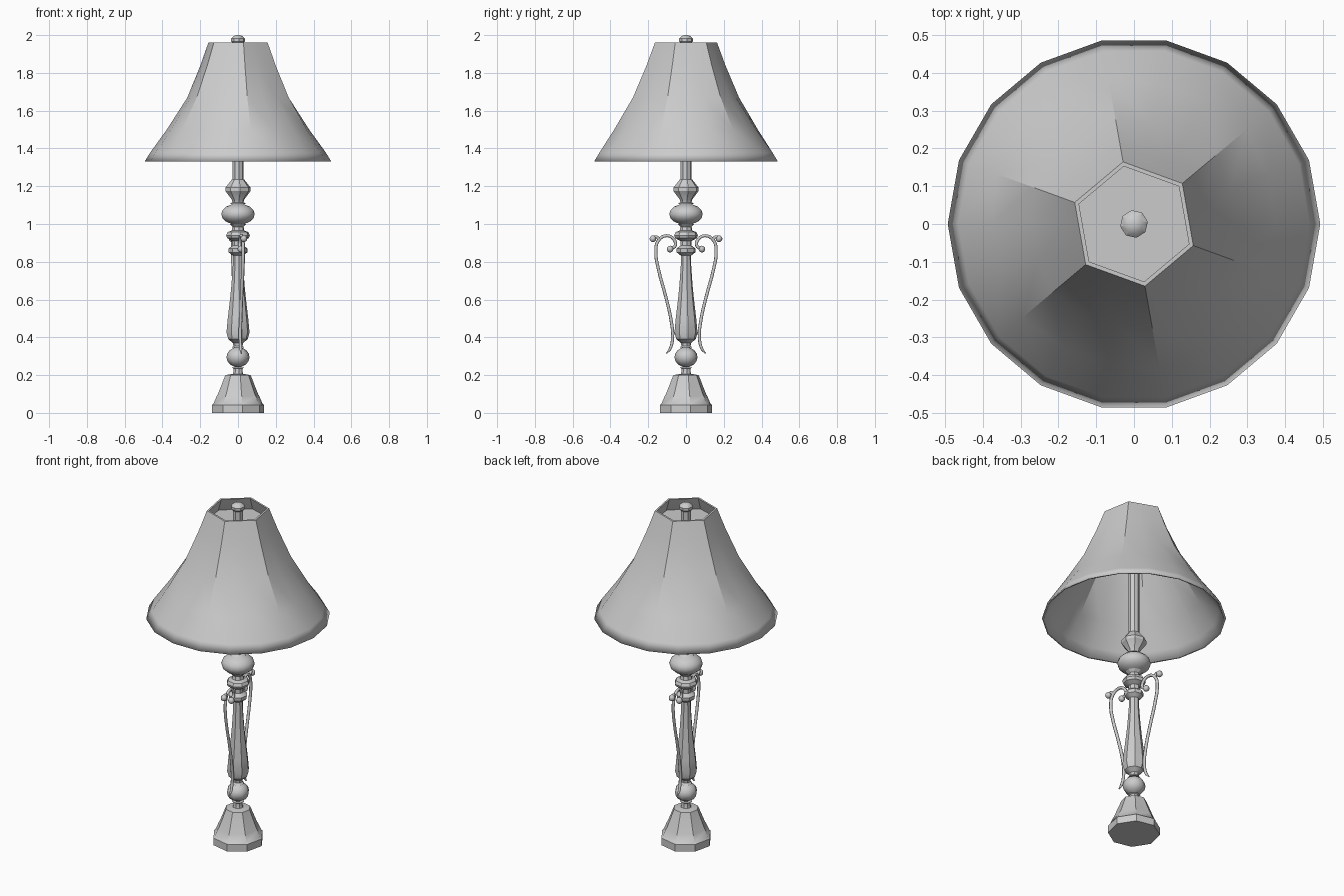
import bpy, bmesh
from math import radians, sin, cos, pi
from mathutils import Matrix, Vector

cube = bpy.data.objects.get("Cube")
if cube:
    bpy.data.objects.remove(cube)

TURN = radians(10)

grey = bpy.data.materials.new("warm_grey")
grey.use_nodes = True
COLOUR = (0.6, 0.6, 0.6, 1)
grey.diffuse_color = COLOUR
grey.node_tree.nodes["Principled BSDF"].inputs["Base Color"].default_value = COLOUR


def finish(bm, name, sharp=30, smooth_below=-1):
    """Turn a bmesh into an object with smooth faces and sharp creases."""
    bmesh.ops.recalc_face_normals(bm, faces=bm.faces)
    for f in bm.faces:
        f.smooth = True
    for e in bm.edges:
        low = max(v.co.z for v in e.verts) < smooth_below
        e.smooth = low or e.calc_face_angle(0) < radians(sharp)
    mesh = bpy.data.meshes.new(name)
    bm.to_mesh(mesh)
    bm.free()
    mesh.materials.append(grey)
    obj = bpy.data.objects.new(name, mesh)
    bpy.context.collection.objects.link(obj)
    return obj


def skin(bm, rings, closed=False):
    """Bridge rings of points with quads; cap the ends unless closed."""
    loops = [[bm.verts.new(p) for p in ring] for ring in rings]
    n = len(loops[0])
    pairs = list(zip(loops, loops[1:]))
    if closed:
        pairs.append((loops[-1], loops[0]))
    else:
        bm.faces.new(loops[0])
        bm.faces.new(loops[-1])
    for a, b in pairs:
        for i in range(n):
            j = (i + 1) % n
            bm.faces.new((a[i], a[j], b[j], b[i]))


def turned(name, profile, sides=8, sharp=30):
    """Lathe a (radius, height) profile."""
    bm = bmesh.new()
    skin(bm, [[(r * cos(TURN + 2 * pi * i / sides), r * sin(TURN + 2 * pi * i / sides), z)
               for i in range(sides)] for r, z in profile])
    return finish(bm, name, sharp)


def ball_profile(r, h, z, steps=8):
    return [(max(r * sin(pi * i / steps), 0.012), z - h * cos(pi * i / steps))
            for i in range(steps + 1)]


# Foot and turned column
turned("base", [(.14, 0), (.14, .042), (.132, .048), (.114, .09), (.108, .1), (.068, .2), (.03, .206)])
turned("lower_neck", [(.03, .2), (.025, .215), (.025, .235), (.034, .24)])
turned("lower_ball", ball_profile(.062, .053, .295), sharp=50)
turned("column", [(.034, .345), (.025, .355), (.027, .37), (.052, .39), (.062, .425),
                  (.055, .5), (.043, .6), (.035, .68), (.028, .78), (.027, .835)])
turned("collar", [(.027, .832), (.05, .85), (.052, .87), (.03, .885), (.03, .91),
                  (.058, .925), (.064, .94), (.056, .957), (.034, .965), (.03, .985), (.045, 1.0)])
turned("upper_ball", ball_profile(.09, .056, 1.052), sides=16, sharp=50)
turned("upper_cup", [(.045, 1.105), (.03, 1.115), (.034, 1.13), (.068, 1.175),
                     (.068, 1.192), (.034, 1.235)])
turned("rod", [(.029, 1.23), (.029, 1.965)])
turned("finial", [(.026, 1.955), (.037, 1.967), (.037, 1.982), (.024, 1.995), (.01, 2.0)])


# Scroll arms, one on each side of the column
def tube(name, points, radius, angle):
    curve = bpy.data.curves.new(name, "CURVE")
    curve.dimensions = "3D"
    curve.bevel_depth = radius
    curve.bevel_resolution = 1
    curve.resolution_u = 4
    curve.use_fill_caps = True
    spline = curve.splines.new("BEZIER")
    spline.bezier_points.add(len(points) - 1)
    for bp, (y, z, size) in zip(spline.bezier_points, points):
        bp.co = (0, y, z)
        bp.radius = size
        bp.handle_left_type = bp.handle_right_type = "AUTO"
    for s in curve.splines:
        s.use_smooth = True
    curve.materials.append(grey)
    obj = bpy.data.objects.new(name, curve)
    obj.rotation_euler.z = angle
    bpy.context.collection.objects.link(obj)


def bead(name, y, z, angle):
    bm = bmesh.new()
    place = Matrix.Rotation(angle, 4, "Z") @ Matrix.Translation((0, y, z))
    bmesh.ops.create_uvsphere(bm, u_segments=8, v_segments=6, radius=.018, matrix=place)
    finish(bm, name, 60)


ARM = [(.105, .315, .4), (.085, .34, .9), (.072, .4, 1), (.08, .49, 1), (.11, .62, 1),
       (.148, .76, 1), (.162, .85, 1), (.15, .91, 1), (.105, .938, 1), (.065, .918, 1),
       (.058, .885, 1), (.08, .868, 1)]
TIP = [(.145, .915, 1), (.158, .932, 1), (.178, .925, 1)]
for side, angle in (("back", TURN), ("front", TURN + pi)):
    tube(side + "_arm", ARM, .009, angle)
    tube(side + "_arm_tip", TIP, .009, angle)
    bead(side + "_inner_bead", .085, .867, angle)
    bead(side + "_outer_bead", .178, .922, angle)

# Shade: six-sided at the top, blending to a ring of eighteen sides at the hem
SHADE = [(.167, 1.96, 0), (.212, 1.84, .2), (.285, 1.67, .5), (.386, 1.5, .8),
         (.465, 1.378, 1), (.493, 1.332, 1)]


def shade_ring(r, z, roundness):
    ring = []
    for i in range(18):
        flat = cos(pi / 6) / cos(radians(10)) if (i - 2) % 3 else 1
        k = r * (flat + (1 - flat) * roundness)
        a = radians(20 * i)
        ring.append((k * cos(a), k * sin(a), z))
    return ring


bm = bmesh.new()
outer = [shade_ring(*row) for row in SHADE]
inner = [shade_ring(r - .012, z, k) for r, z, k in reversed(SHADE)]
skin(bm, outer + inner, closed=True)
finish(bm, "shade", 28, 1.4)

# Plate that carries the shade on the rod
bm = bmesh.new()
skin(bm, [shade_ring(.186, z, .1) for z in (1.875, 1.885)])
finish(bm, "shade_plate")
